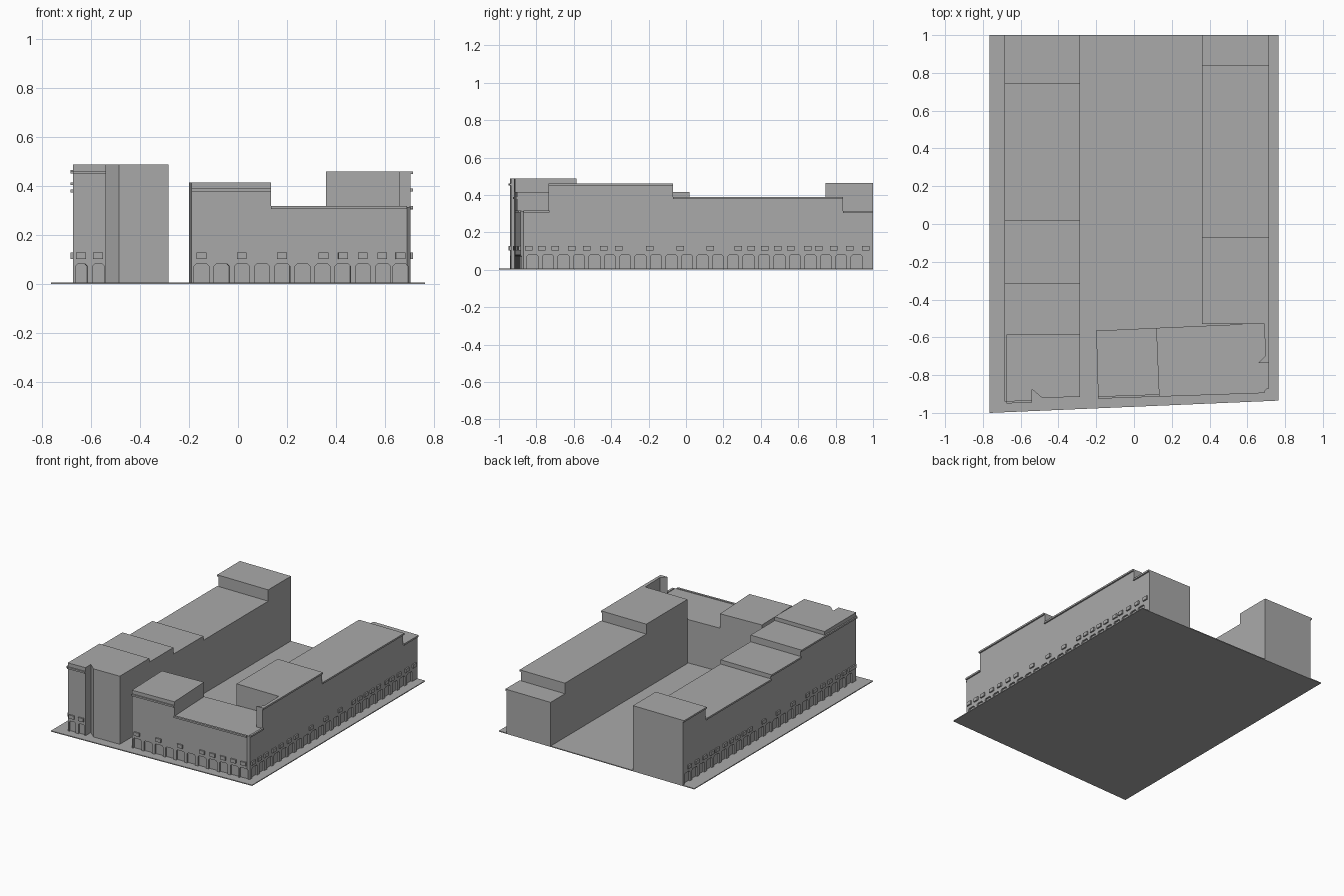
import bpy
import bmesh
from mathutils import Vector

cube = bpy.data.objects.get("Cube")
if cube:
    bpy.data.objects.remove(cube, do_unlink=True)

grey = bpy.data.materials.new("plain_grey")
grey.use_nodes = True
colour = (0.4, 0.4, 0.4, 1)
grey.diffuse_color = colour
grey.node_tree.nodes["Principled BSDF"].inputs["Base Color"].default_value = colour


def solid(bm, ring, offset):
    """Extrude a planar ring of points by an offset."""
    base = [bm.verts.new(p) for p in ring]
    top = [bm.verts.new(Vector(p) + Vector(offset)) for p in ring]
    n = len(ring)
    faces = [bm.faces.new(base), bm.faces.new(top)]
    for i in range(n):
        j = (i + 1) % n
        faces.append(bm.faces.new((base[i], base[j], top[j], top[i])))
    bmesh.ops.recalc_face_normals(bm, faces=faces)


def finish(bm, name):
    mesh = bpy.data.meshes.new(name)
    bm.to_mesh(mesh)
    bm.free()
    mesh.materials.append(grey)
    obj = bpy.data.objects.new(name, mesh)
    bpy.context.scene.collection.objects.link(obj)
    return obj


def block(name, footprint, z0, z1):
    bm = bmesh.new()
    solid(bm, [(x, y, z0) for x, y in footprint], (0, 0, z1 - z0))
    return finish(bm, name)


def rect(x0, x1, y0, y1):
    return [(x0, y0), (x1, y0), (x1, y1), (x0, y1)]


def on_wall(name, start, end, centres, profile, inward, outward):
    """Repeat an upright profile along a wall; the outside is to the right of start-end."""
    a, b = Vector((*start, 0)), Vector((*end, 0))
    along = (b - a).normalized()
    out = Vector((along.y, -along.x, 0))
    bm = bmesh.new()
    for c in centres:
        ring = [a + along * (c + u) + Vector((0, 0, z)) - out * inward for u, z in profile]
        solid(bm, ring, out * (inward + outward))
    return finish(bm, name)


def door(w, h=0.08):
    return [(-w, -0.01), (w, -0.01), (w, h - 0.008), (w - 0.008, h),
            (0.008 - w, h), (-w, h - 0.008)]


def box(w, z0, z1):
    return [(-w, z0), (w, z0), (w, z1), (-w, z1)]


def cornice(name, start, end, z):
    length = (Vector(end) - Vector(start)).length
    on_wall(name, start, end, [length / 2], box(length / 2, z - 0.012, z), 0.005, 0.01)


# Ground slab
block("ground", [(-0.765, -1), (0.765, -0.935), (0.765, 1), (-0.765, 1)], 0, 0.006)

# Street wall lines
WEST, EAST = -0.675, 0.705
buildings = []

# Left wing, stepped from front to back
corner = [(WEST, -0.94), (-0.54, -0.935), (-0.54, -0.875), (-0.487, -0.92),
          (-0.285, -0.915), (-0.285, -0.585), (WEST, -0.585)]
buildings.append(block("left_corner_house", corner, 0, 0.488))
left = [(-0.585, -0.315, 0.462), (-0.315, 0.02, 0.415), (0.02, 0.745, 0.385), (0.745, 1, 0.465)]
for i, (y0, y1, h) in enumerate(left):
    buildings.append(block(f"left_wing_{i}", rect(WEST, -0.285, y0, y1), 0, h))
    cornice(f"left_cornice_{i}", (WEST, y1), (WEST, y0), h)
cornice("left_corner_side_cornice", (WEST, -0.585), (WEST, -0.94), 0.462)
cornice("left_corner_front_cornice", (WEST, -0.94), (-0.54, -0.935), 0.462)

# Right wing, stepped down from front to back
right = [(-0.53, -0.07, 0.46), (-0.07, 0.84, 0.39), (0.84, 1, 0.315)]
for i, (y0, y1, h) in enumerate(right):
    buildings.append(block(f"right_wing_{i}", rect(0.36, EAST, y0, y1), 0, h))
    cornice(f"right_cornice_{i}", (EAST, y0), (EAST, y1), h)

# Front row: tall half and low half
F0, F1, F2 = (-0.19, -0.915), (0.135, -0.904), (0.69, -0.885)
buildings.append(block("front_tall_house", [F0, F1, (0.12, -0.55), (-0.2, -0.565)], 0, 0.415))
low = [F1, F2, (EAST, -0.87), (EAST, -0.525), (0.12, -0.55)]
buildings.append(block("front_low_house", low, 0, 0.313))
cornice("front_tall_cornice", F0, F1, 0.39)
cornice("front_low_cornice", F1, F2, 0.318)
cornice("front_side_cornice", (EAST, -0.87), (EAST, -0.73), 0.318)

# Upright facade piece rising above the low roof
fin = [(0.66, -0.735), (EAST, -0.735), (EAST, -0.53), (0.69, -0.53), (0.695, -0.70)]
block("facade_fin", fin, 0.31, 0.46)
cornice("fin_cornice", (EAST, -0.735), (EAST, -0.53), 0.46)

# Windows: proud boxes along each street wall
sill = box(0.02, 0.102, 0.127)
side = [0.07, 0.14, 0.21, 0.3, 0.38, 0.47, 0.55, 0.715, 0.88, 1.04, 1.19,
        1.26, 1.33, 1.4, 1.47, 1.56, 1.62, 1.7, 1.785, 1.87]
on_wall("front_windows", F0, F2, [0.04, 0.205, 0.37, 0.54, 0.62, 0.7, 0.78, 0.855],
        sill, 0.005, 0.01)
on_wall("left_front_windows", (WEST, -0.94), (-0.54, -0.935), [0.033, 0.103], sill, 0.005, 0.01)
on_wall("right_windows", (EAST, -0.91), (EAST, 1), side, sill, 0.005, 0.01)
on_wall("left_windows", (WEST, 1), (WEST, -0.94), [1.94 - s for s in side] + [1.91],
        sill, 0.005, 0.01)

# Doorways: niches cut into the street walls
cutters = [
    on_wall("front_door_cutter", F0, F2, [0.041 + 0.0825 * i for i in range(10)] + [0.855],
            door(0.031), 0.012, 0.02),
    on_wall("left_front_door_cutter", (WEST, -0.94), (-0.54, -0.935), [0.035, 0.105],
            door(0.024), 0.012, 0.02),
    on_wall("right_door_cutter", (EAST, -0.87), (EAST, 1),
            [0.05 + 0.0825 * i for i in range(22)], door(0.029), 0.012, 0.02),
    on_wall("left_door_cutter", (WEST, 1), (WEST, -0.94),
            [0.05 + 0.0825 * i for i in range(23)], door(0.029), 0.012, 0.02),
]
for building in buildings:
    bpy.context.view_layer.objects.active = building
    for cutter in cutters:
        cutter.hide_render = True
        mod = building.modifiers.new("doorways", 'BOOLEAN')
        mod.operation = 'DIFFERENCE'
        mod.solver = 'EXACT'
        mod.object = cutter
        bpy.ops.object.modifier_apply(modifier=mod.name)
for cutter in cutters:
    bpy.data.objects.remove(cutter, do_unlink=True)
